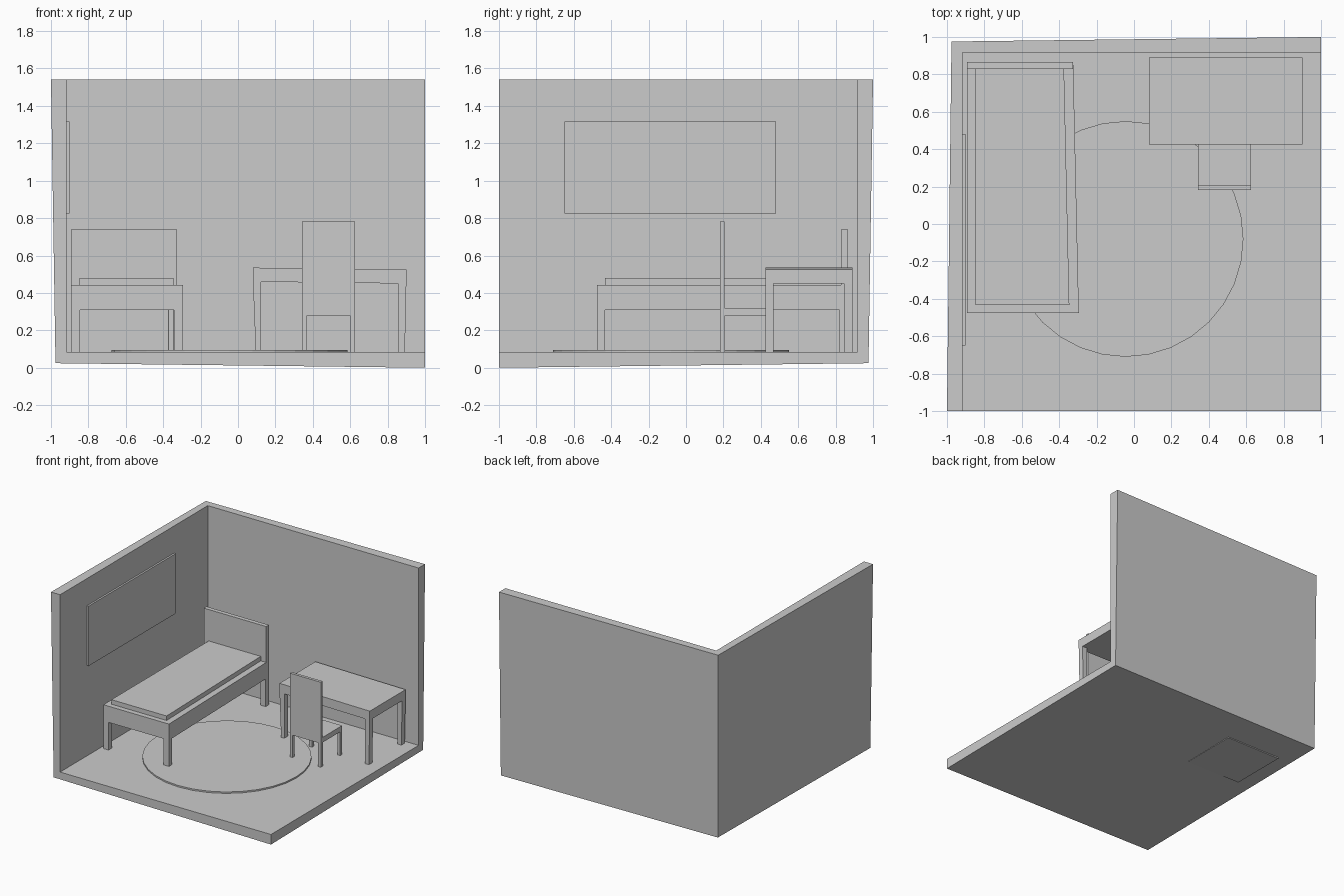
import bpy

if "Cube" in bpy.data.objects:
    bpy.data.objects.remove(bpy.data.objects["Cube"])

FLOOR = 0.083


def mesh_object(name, verts, faces):
    me = bpy.data.meshes.new(name)
    me.from_pydata(verts, [], faces)
    me.update()
    ob = bpy.data.objects.new(name, me)
    bpy.context.collection.objects.link(ob)
    return ob


def box(name, x, y, z, adjust=None):
    """Box from (min, max) ranges; adjust(v) may shift corners for taper."""
    verts = [(a, b, c) for c in z for b in y for a in x]
    faces = [(0, 2, 3, 1), (4, 5, 7, 6), (0, 1, 5, 4),
             (2, 6, 7, 3), (0, 4, 6, 2), (1, 3, 7, 5)]
    ob = mesh_object(name, verts, faces)
    if adjust:
        for v in ob.data.vertices:
            adjust(v.co)
    return ob


def legs(name, x, y, top, wx, wy, adjust=None):
    """Four square legs inside the given footprint."""
    for side, xr in (("left", (x[0], x[0] + wx)), ("right", (x[1] - wx, x[1]))):
        for end, yr in (("front", (y[0], y[0] + wy)), ("back", (y[1] - wy, y[1]))):
            box(f"{name}_{end}_{side}_leg", xr, yr, (FLOOR, top), adjust)


# room shell: floor and two walls as one thickened sheet
w = 0.917
room = mesh_object("room_shell",
                   [(-w, w, FLOOR), (1, w, FLOOR), (1, -1, FLOOR), (-w, -1, FLOOR),
                    (-w, w, 1.54), (1, w, 1.54), (-w, -1, 1.54)],
                   [(0, 3, 2, 1), (0, 1, 5, 4), (0, 4, 6, 3)])
solid = room.modifiers.new("thickness", 'SOLIDIFY')
solid.thickness = 0.083
solid.offset = -1
solid.use_even_offset = False

# wall picture
box("wall_picture", (-0.918, -0.902), (-0.65, 0.48), (0.825, 1.317))

# round rug
bpy.ops.mesh.primitive_cylinder_add(vertices=32, radius=0.63, depth=0.014,
                                    location=(-0.045, -0.08, 0.088))
bpy.context.object.name = "rug"


# bed, slightly wider toward the foot
def bed_taper(co):
    if co.x > -0.6:
        co.x += 0.03 * (0.86 - co.y) / 1.335


bx, by = (-0.892, -0.325), (-0.475, 0.865)
box("bed_frame", bx, by, (0.31, 0.443), bed_taper)
legs("bed", bx, by, 0.32, 0.048, 0.043, bed_taper)
box("headboard", bx, (0.83, 0.865), (0.44, 0.738))
box("mattress", (-0.848, -0.375), (-0.433, 0.832), (0.44, 0.48), bed_taper)
# thin panel sunk in the floor beneath the bed
box("underfloor_panel", (-0.84, -0.35), (0.22, 0.69), (0.022, 0.06))


# desk with a slightly sloping top
def desk_slope(co):
    if co.z > 0.2:
        co.z -= 0.01 * (co.x - 0.08) / 0.82
    else:
        co.x += 0.015 if co.x < 0.1 else (-0.008 if co.x > 0.88 else 0)


dx, dy = (0.08, 0.9), (0.425, 0.89)
box("desk_top", dx, dy, (0.46, 0.535), desk_slope)
legs("desk", dx, dy, 0.465, 0.044, 0.044, desk_slope)

# chair
cx, cy = (0.343, 0.625), (0.182, 0.46)
box("chair_seat", cx, cy, (0.278, 0.32))
box("chair_back", cx, (0.182, 0.206), (0.31, 0.782))
legs("chair", cx, cy, 0.285, 0.026, 0.026)
